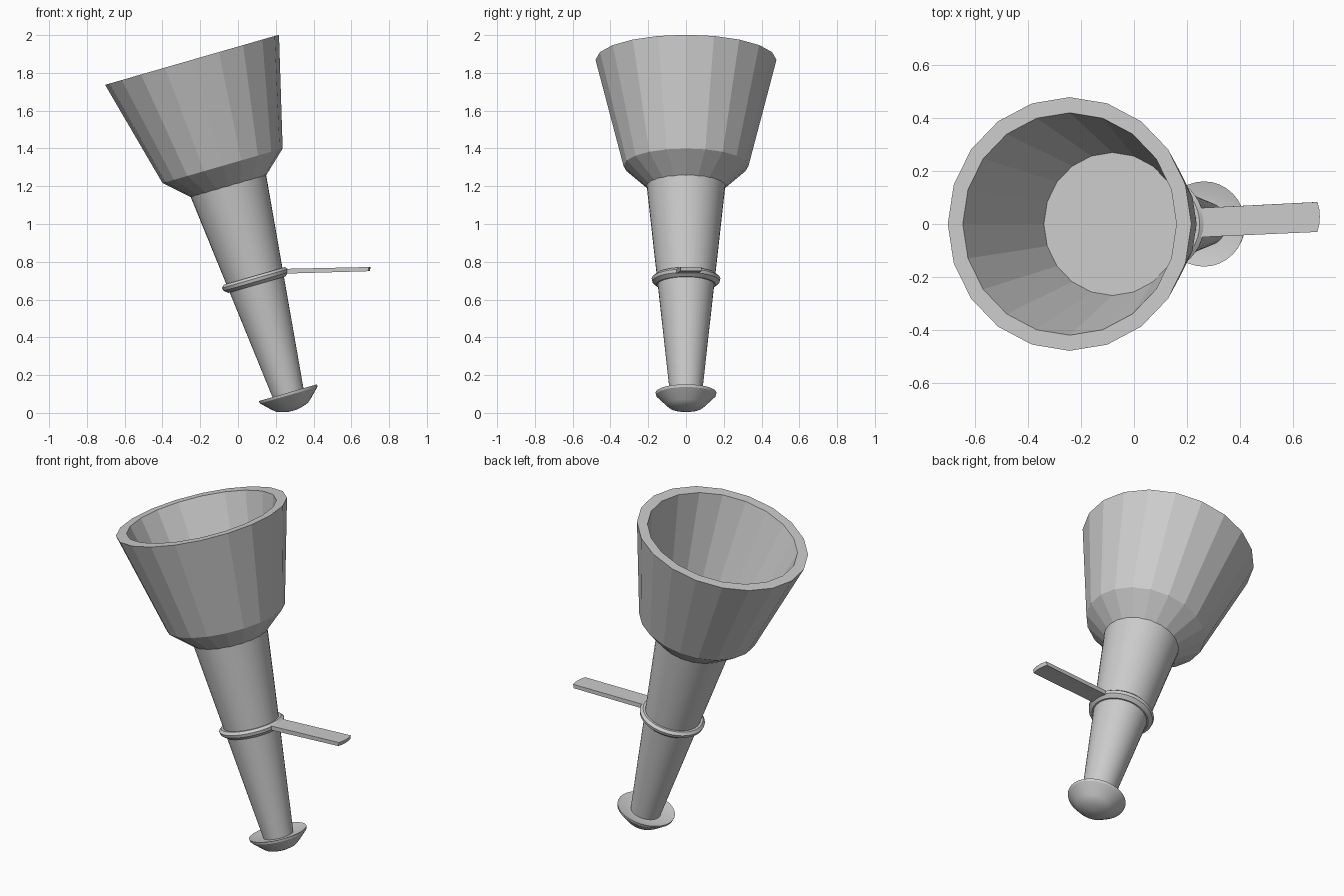
import bpy, bmesh
from math import sin, cos, pi, radians
from mathutils import Matrix

if "Cube" in bpy.data.objects:
    bpy.data.objects.remove(bpy.data.objects["Cube"])

# Torch axis: leans toward -x, local origin at the centre of the pommel rim
TILT = Matrix.Translation((0.265, 0, 0.105)) @ Matrix.Rotation(radians(-16.07), 4, 'Y')


def finish(name, bm, smooth, matrix=Matrix()):
    bmesh.ops.recalc_face_normals(bm, faces=bm.faces)
    mesh = bpy.data.meshes.new(name)
    bm.to_mesh(mesh)
    bm.free()
    mesh.transform(matrix)
    obj = bpy.data.objects.new(name, mesh)
    bpy.context.collection.objects.link(obj)
    if smooth:
        bpy.ops.object.select_all(action='DESELECT')
        obj.select_set(True)
        bpy.context.view_layer.objects.active = obj
        bpy.ops.object.shade_smooth_by_angle(angle=radians(30))
    return obj


def lathe(name, profile, sides, smooth=True, closed=False):
    """Spin (radius, height) points round the torch axis."""
    bm = bmesh.new()
    rings = [[bm.verts.new((r * cos(2 * pi * i / sides), r * sin(2 * pi * i / sides), h))
              for i in range(sides)] for r, h in profile]
    pairs = list(zip(rings, rings[1:]))
    if closed:
        pairs.append((rings[-1], rings[0]))
    for a, b in pairs:
        for i in range(sides):
            j = (i + 1) % sides
            bm.faces.new((a[i], a[j], b[j], b[i]))
    if not closed:
        bm.faces.new(rings[0])
        bm.faces.new(rings[-1])
    return finish(name, bm, smooth, TILT)


# Faceted fire bowl, hollow with a flat floor
lathe("bowl", [(0.208, 1.14), (0.331, 1.252), (0.479, 1.836),
               (0.42, 1.836), (0.27, 1.25)], 20, smooth=False)

# Tapered handle
lathe("handle", [(0.082, -0.03), (0.209, 1.15)], 40)

# Collar round the handle
lathe("collar", [(0.14, 0.643), (0.168, 0.645), (0.182, 0.631),
                 (0.178, 0.614), (0.157, 0.597), (0.14, 0.597)], 40, closed=True)

# Dished pommel
lathe("pommel", [(0.07, -0.012), (0.11, -0.01), (0.161, 0.002), (0.158, -0.012),
                 (0.105, -0.064), (0.085, -0.08), (0.054, -0.09), (0.02, -0.097)], 32)

# Wall bracket arm with a rounded end, slightly rising and turned
outline = [(0.20, -0.052), (0.693, -0.03), (0.70, 0.0), (0.702, 0.028),
           (0.70, 0.055), (0.693, 0.083), (0.20, 0.058)]
bm = bmesh.new()
top = [bm.verts.new((x, y, 0.757 + 0.022 * x)) for x, y in outline]
bottom = [bm.verts.new((x - 0.004, y, 0.73 + 0.029 * x)) for x, y in outline]
bm.faces.new(top)
bm.faces.new(bottom)
for i in range(len(outline)):
    j = (i + 1) % len(outline)
    bm.faces.new((top[i], top[j], bottom[j], bottom[i]))
finish("bracket_arm", bm, True)
